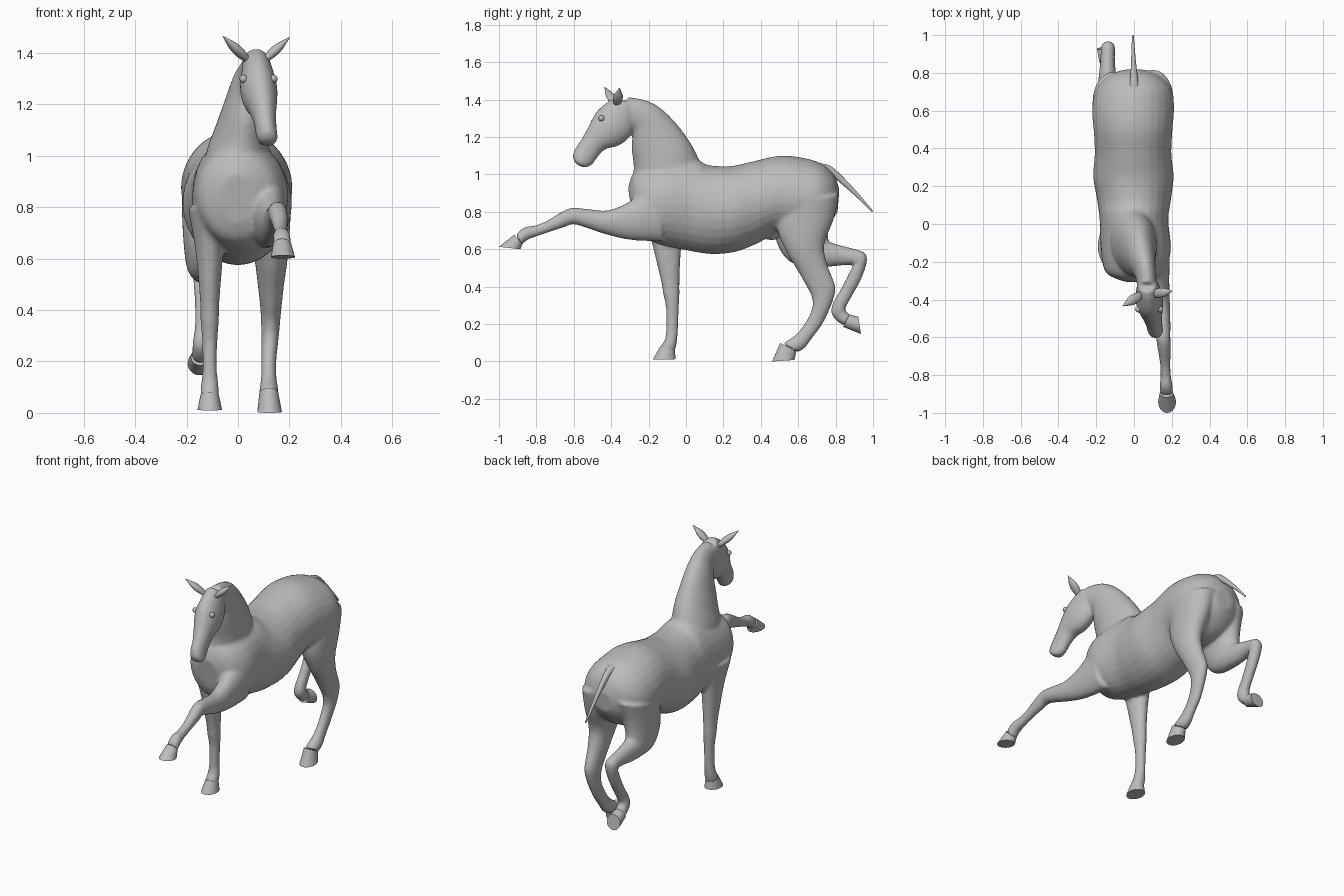
import bpy, bmesh, math
from mathutils import Vector, Matrix

cube = bpy.data.objects.get("Cube")
if cube:
    bpy.data.objects.remove(cube, do_unlink=True)

# One plain clay colour
clay = bpy.data.materials.new("clay_grey")
clay.use_nodes = True
GREY = (0.5, 0.5, 0.5, 1)
clay.diffuse_color = GREY
clay.node_tree.nodes["Principled BSDF"].inputs["Base Color"].default_value = GREY


def spline(rows, steps):
    """Catmull-Rom interpolation of section rows."""
    out = []
    for i in range(len(rows) - 1):
        a, b = rows[max(i - 1, 0)], rows[i]
        c, d = rows[i + 1], rows[min(i + 2, len(rows) - 1)]
        for s in range(steps):
            t = s / steps
            out.append([0.5 * (2 * q + (r - p) * t + (2 * p - 5 * q + 4 * r - u) * t * t
                               + (3 * q - p - 3 * r + u) * t ** 3)
                        for p, q, r, u in zip(a, b, c, d)])
    return out + [list(rows[-1])]


def loft(bm, rows, steps=5, sides=28):
    """Skin oval sections: (y1, z1, y2, z2, centre x, half width)."""
    rings = []
    for y1, z1, y2, z2, x, w in spline(rows, steps):
        ring = []
        for k in range(sides):
            a = 2 * math.pi * k / sides
            c, s = math.cos(a), math.sin(a)
            ring.append(bm.verts.new((x + w * s, (y1 + y2) / 2 + (y2 - y1) / 2 * c,
                                      (z1 + z2) / 2 + (z2 - z1) / 2 * c)))
        rings.append(ring)
    faces = [bm.faces.new(rings[0]), bm.faces.new(rings[-1][::-1])]
    for r, q in zip(rings, rings[1:]):
        for k in range(sides):
            n = (k + 1) % sides
            faces.append(bm.faces.new((r[k], q[k], q[n], r[n])))
    bmesh.ops.recalc_face_normals(bm, faces=faces)


def finish(name, bm, angle=50):
    mesh = bpy.data.meshes.new(name)
    bm.to_mesh(mesh)
    bm.free()
    mesh.materials.append(clay)
    ob = bpy.data.objects.new(name, mesh)
    bpy.context.collection.objects.link(ob)
    bpy.ops.object.select_all(action='DESELECT')
    ob.select_set(True)
    bpy.context.view_layer.objects.active = ob
    bpy.ops.object.shade_smooth_by_angle(angle=math.radians(angle))
    return ob


# Barrel from chest to rump
torso = [(-.28, .74, -.31, .93, 0, .07), (-.24, .67, -.27, 1.02, 0, .15),
         (-.14, .625, -.15, 1.06, .01, .185), (0, .595, .04, 1.08, 0, .182),
         (.13, .575, .12, 1.05, 0, .195), (.26, .585, .24, 1.045, -.003, .213),
         (.38, .63, .36, 1.07, -.005, .203), (.48, .68, .50, 1.10, -.005, .208),
         (.60, .66, .62, 1.09, -.005, .217), (.70, .68, .72, 1.06, 0, .20),
         (.77, .74, .79, 1.0, 0, .14), (.81, .80, .82, .92, 0, .06)]
neck = [(-.25, .85, .10, 1.03, 0, .13), (-.28, .95, .07, 1.08, 0, .122),
        (-.28, 1.05, .03, 1.16, .015, .105), (-.29, 1.13, -.045, 1.265, .03, .085),
        (-.29, 1.22, -.13, 1.35, .045, .068), (-.32, 1.24, -.21, 1.395, .06, .056),
        (-.37, 1.27, -.31, 1.415, .07, .05)]
head = [(-.36, 1.42, -.27, 1.33, .07, .05), (-.41, 1.395, -.28, 1.24, .075, .062),
        (-.47, 1.345, -.315, 1.185, .08, .072), (-.50, 1.30, -.37, 1.15, .085, .068),
        (-.53, 1.24, -.43, 1.135, .095, .055), (-.565, 1.18, -.475, 1.09, .105, .044),
        (-.597, 1.13, -.50, 1.055, .11, .042), (-.605, 1.09, -.535, 1.037, .115, .038),
        (-.592, 1.06, -.565, 1.043, .115, .022)]
front_leg_standing = [
    (-.24, .80, 0, .80, -.115, .08), (-.19, .66, -.02, .66, -.112, .058),
    (-.16, .54, -.03, .54, -.11, .046), (-.132, .42, -.035, .42, -.11, .037),
    (-.122, .36, -.035, .36, -.11, .036), (-.107, .28, -.038, .28, -.11, .030),
    (-.107, .17, -.043, .17, -.11, .028), (-.112, .12, -.048, .105, -.11, .034),
    (-.132, .085, -.058, .06, -.11, .036), (-.14, .06, -.062, .045, -.11, .036)]
front_leg_raised = [
    (-.12, .64, -.16, .98, .11, .08), (-.30, .65, -.28, .87, .125, .062),
    (-.43, .68, -.41, .81, .14, .05), (-.52, .71, -.52, .815, .15, .043),
    (-.60, .733, -.61, .822, .155, .038), (-.65, .718, -.67, .797, .16, .035),
    (-.73, .692, -.745, .752, .165, .028), (-.80, .668, -.81, .727, .168, .028),
    (-.85, .648, -.865, .717, .17, .035), (-.88, .62, -.91, .68, .172, .036)]
hind_leg_standing = [
    (.50, .82, .82, .90, .10, .11), (.49, .70, .79, .76, .115, .088),
    (.54, .58, .74, .63, .128, .066), (.60, .48, .752, .53, .128, .052),
    (.645, .40, .79, .43, .128, .042), (.67, .35, .80, .38, .127, .038),
    (.675, .29, .777, .30, .125, .034), (.645, .22, .73, .20, .12, .030),
    (.598, .155, .675, .125, .12, .030), (.555, .12, .638, .075, .12, .036),
    (.515, .095, .60, .05, .12, .038)]
hind_leg_raised = [
    (.48, .80, .81, .88, -.11, .11), (.48, .65, .77, .76, -.13, .085),
    (.56, .53, .76, .655, -.14, .064), (.72, .505, .79, .632, -.14, .05),
    (.83, .513, .87, .61, -.14, .04), (.90, .515, .955, .582, -.138, .038),
    (.88, .49, .967, .53, -.137, .037), (.86, .45, .937, .44, -.137, .032),
    (.818, .37, .888, .35, -.138, .029), (.788, .32, .86, .30, -.14, .031),
    (.775, .265, .85, .28, -.142, .035), (.80, .222, .857, .268, -.145, .033),
    (.845, .19, .88, .248, -.147, .034)]
# Small fold under the belly between the flanks
belly_fold = [(.42, .66, .42, .70, 0, .02), (.45, .648, .45, .72, 0, .035),
              (.49, .655, .49, .73, 0, .04), (.55, .69, .55, .76, 0, .03)]

# All flesh parts are fused into one continuous skin
bm = bmesh.new()
for part in (torso, neck, head, front_leg_standing, front_leg_raised,
             hind_leg_standing, hind_leg_raised, belly_fold):
    loft(bm, part)
body = finish("body", bm)
fuse = body.modifiers.new("fuse", 'REMESH')
fuse.mode = 'VOXEL'
fuse.voxel_size = 0.009
fuse.use_smooth_shade = True
soften = body.modifiers.new("soften", 'SMOOTH')
soften.factor = 0.5
soften.iterations = 8

# Hooves: coronet, then the wider sole
hooves = {
    "hoof_front_right": [(-.137, .082, -.06, .057, -.11, .036), (-.178, .01, -.055, .012, -.11, .048)],
    "hoof_front_left": [(-.875, .628, -.918, .678, .172, .036), (-.885, .60, -1.0, .613, .175, .047)],
    "hoof_hind_left": [(.503, .098, .59, .055, .12, .037), (.46, 0, .58, .008, .123, .048)],
    "hoof_hind_right": [(.84, .185, .875, .252, -.147, .036), (.935, .147, .922, .238, -.15, .046)],
}
for name, rows in hooves.items():
    bm = bmesh.new()
    loft(bm, rows, steps=3)
    finish(name, bm)

# Tail dock tapering to a point
bm = bmesh.new()
loft(bm, [(.70, 1.01, .72, 1.06, 0, .03), (.765, 1.0, .785, 1.037, 0, .02),
          (.865, .92, .882, .942, -.003, .012), (.94, .852, .95, .865, -.005, .008),
          (.994, .798, 1.0, .806, -.005, .004)], sides=16)
finish("tail", bm)

# Leaf-shaped ears aimed from base to tip
for name, base, tip in (("ear_right", (.035, -.375, 1.375), (-.06, -.435, 1.467)),
                        ("ear_left", (.105, -.37, 1.375), (.202, -.355, 1.462))):
    axis = Vector(tip) - Vector(base)
    bm = bmesh.new()
    loft(bm, [(-r * .7, f * axis.length, r * .7, f * axis.length, 0, r)
              for f, r in ((0, .018), (.3, .026), (.55, .024), (.8, .012), (1, .001))], sides=16)
    bm.transform(Matrix.Translation(base) @ axis.to_track_quat('Z', 'Y').to_matrix().to_4x4())
    finish(name, bm)

# Eyes on the sides of the brow
for name, x in (("eye_right", .022), ("eye_left", .138)):
    bm = bmesh.new()
    bmesh.ops.create_uvsphere(bm, u_segments=16, v_segments=10, radius=.016,
                              matrix=Matrix.Translation((x, -.452, 1.30)))
    finish(name, bm)
